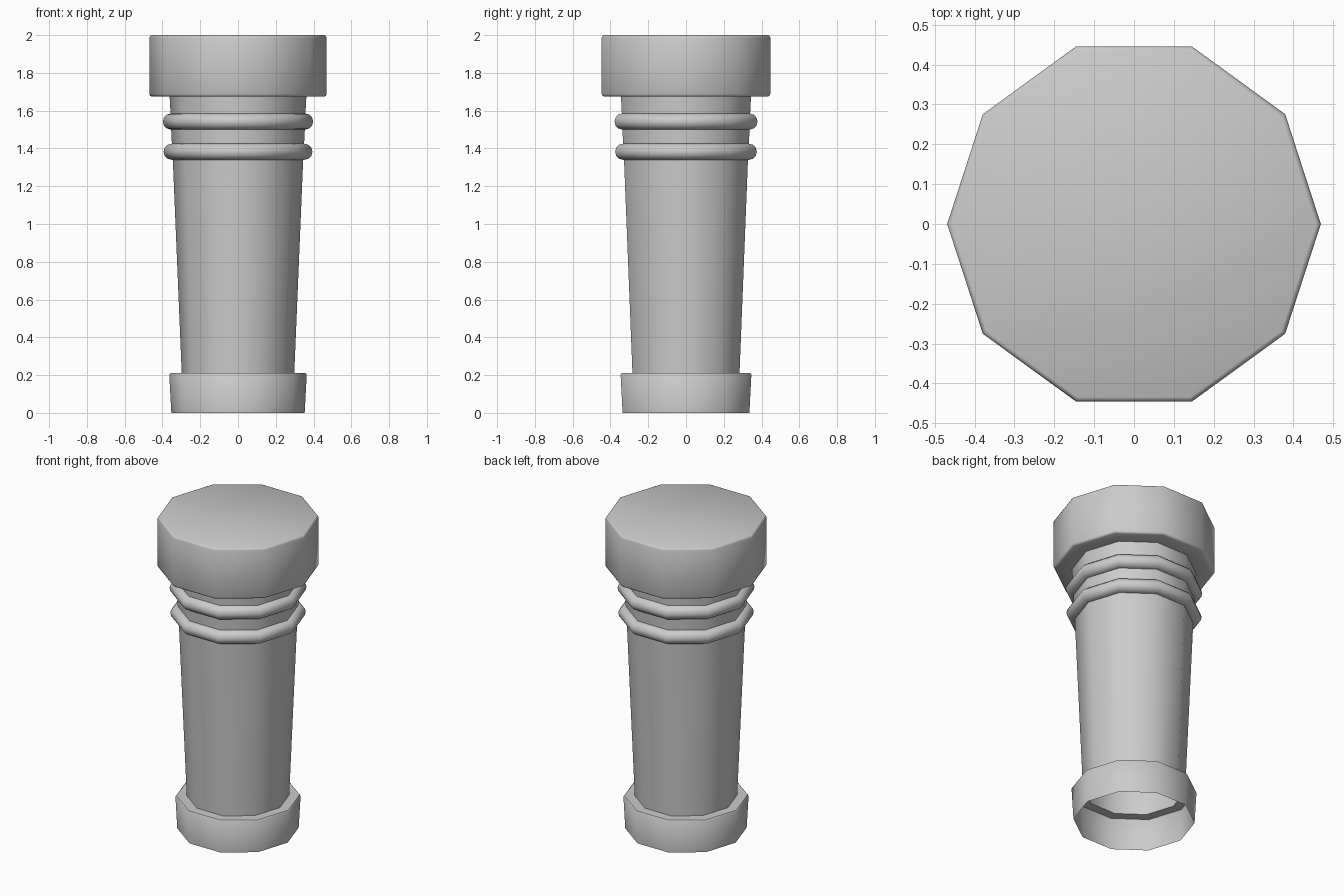
import bpy, bmesh, math

if "Cube" in bpy.data.objects:
    bpy.data.objects.remove(bpy.data.objects["Cube"])

SIDES = 10


def lathe(name, profile, cap_top=False):
    """Revolve (radius, z) points, listed bottom to top, into a ten-sided shell."""
    bm = bmesh.new()
    rings = []
    for r, z in profile:
        rings.append([bm.verts.new((r * math.cos(i * math.tau / SIDES),
                                    r * math.sin(i * math.tau / SIDES), z))
                      for i in range(SIDES)])
    for low, high in zip(rings, rings[1:]):
        for i in range(SIDES):
            j = (i + 1) % SIDES
            bm.faces.new((low[i], low[j], high[j], high[i]))
    if cap_top:
        bm.faces.new(rings[-1])
    mesh = bpy.data.meshes.new(name)
    bm.to_mesh(mesh)
    bm.free()
    obj = bpy.data.objects.new(name, mesh)
    bpy.context.collection.objects.link(obj)
    bpy.ops.object.select_all(action='DESELECT')
    obj.select_set(True)
    bpy.context.view_layer.objects.active = obj
    bpy.ops.object.shade_smooth_by_angle(angle=math.radians(50))
    return obj


def bead(name, z0, z1, r0, r1, bulge):
    """Rounded band standing out from the column between two heights."""
    half, mid, steps = (z1 - z0) / 2, (z0 + z1) / 2, 6
    pts = [(r0, z0)]
    for k in range(steps + 1):
        a = -math.pi / 2 + math.pi * k / steps
        pts.append((bulge - half + half * math.cos(a), mid + half * math.sin(a)))
    pts.append((r1, z1))
    lathe(name, pts)


# Hollow foot with a flat ledge running in to the shaft
lathe("foot", [(0.353, 0), (0.364, 0.203), (0.358, 0.21), (0.298, 0.21)])

# Tapered shaft
lathe("shaft", [(0.298, 0.21), (0.345, 1.34)])

# Two beads with the neck sections between and above
bead("lower_bead", 1.34, 1.425, 0.345, 0.35, 0.394)
lathe("lower_neck", [(0.35, 1.425), (0.354, 1.50)])
bead("upper_bead", 1.50, 1.585, 0.354, 0.357, 0.398)
lathe("upper_neck", [(0.357, 1.585), (0.362, 1.675)])

# Head block with small bevels
lathe("head", [(0.362, 1.675), (0.457, 1.675), (0.465, 1.679), (0.469, 1.688),
               (0.469, 1.987), (0.465, 1.996), (0.457, 2.0)], cap_top=True)
